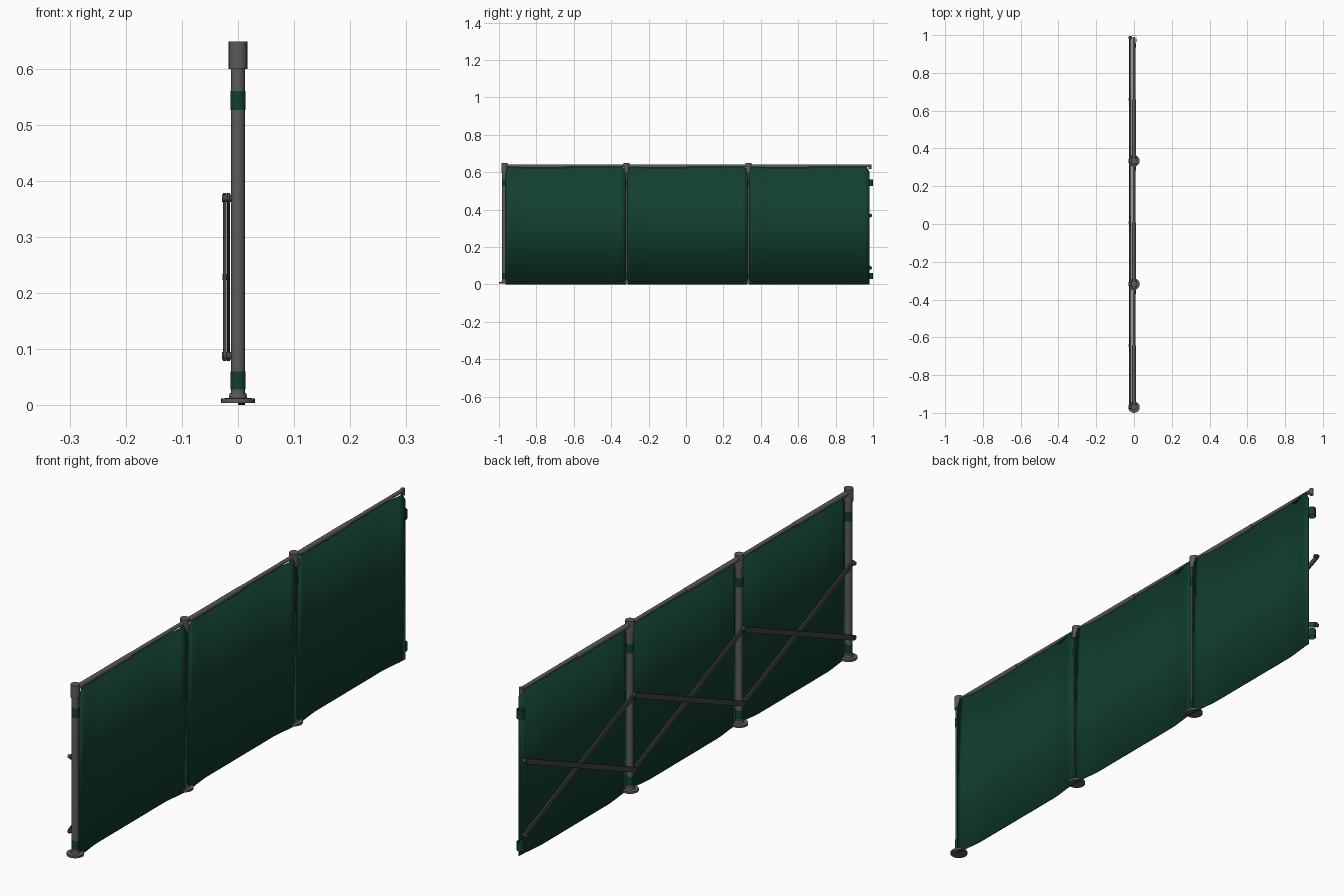
import bpy, bmesh, math
from mathutils import Vector

if "Cube" in bpy.data.objects:
    bpy.data.objects.remove(bpy.data.objects["Cube"])

def mat(name, rgb):
    m = bpy.data.materials.new(name)
    m.diffuse_color = (*rgb, 1)
    m.use_nodes = True
    m.node_tree.nodes["Principled BSDF"].inputs["Base Color"].default_value = m.diffuse_color
    return m

GREEN = mat("dark_green_fabric", (0.006, 0.05, 0.029))
GREY = mat("grey_metal", (0.105, 0.105, 0.105))
DARK = mat("dark_grey_metal", (0.06, 0.06, 0.06))

def make(name, bm, material, smooth=True):
    bmesh.ops.recalc_face_normals(bm, faces=bm.faces)
    me = bpy.data.meshes.new(name)
    bm.to_mesh(me)
    bm.free()
    me.materials.append(material)
    ob = bpy.data.objects.new(name, me)
    bpy.context.collection.objects.link(ob)
    if smooth:
        bpy.context.view_layer.objects.active = ob
        ob.select_set(True)
        bpy.ops.object.shade_smooth_by_angle(angle=math.radians(35))
        ob.select_set(False)
    return ob

def rod(name, a, b, r, material, sides=24):
    a, b = Vector(a), Vector(b)
    bm = bmesh.new()
    bmesh.ops.create_cone(bm, cap_ends=True, segments=sides, radius1=r, radius2=r, depth=(b - a).length)
    rot = (b - a).to_track_quat('Z', 'Y').to_matrix().to_4x4()
    bmesh.ops.transform(bm, matrix=rot, verts=bm.verts)
    bmesh.ops.translate(bm, vec=(a + b) / 2, verts=bm.verts)
    return make(name, bm, material)

def lathe(name, profile, y, material, sides=32):
    # revolve (radius, z) points about a post's axis; closed profile
    bm = bmesh.new()
    rings = [[bm.verts.new((r * math.cos(2 * math.pi * i / sides), y + r * math.sin(2 * math.pi * i / sides), z))
              for i in range(sides)] for r, z in profile]
    for k, p in enumerate(rings):
        q = rings[(k + 1) % len(rings)]
        for i in range(sides):
            j = (i + 1) % sides
            bm.faces.new((p[i], p[j], q[j], q[i]))
    return make(name, bm, material)

def flat_bar(name, y1, z1, y2, z2, x, thick, width):
    # flat bar with rounded ends, lying in a plane of constant x
    ang = math.atan2(z2 - z1, y2 - y1)
    pts = []
    for (cy, cz), start in (((y2, z2), ang - math.pi / 2), ((y1, z1), ang + math.pi / 2)):
        for i in range(9):
            t = start + math.pi * i / 8
            pts.append((cy + width / 2 * math.cos(t), cz + width / 2 * math.sin(t)))
    bm = bmesh.new()
    face = bm.faces.new([bm.verts.new((x - thick / 2, *p)) for p in pts])
    ext = bmesh.ops.extrude_face_region(bm, geom=[face])
    bmesh.ops.translate(bm, vec=(thick, 0, 0), verts=[v for v in ext["geom"] if isinstance(v, bmesh.types.BMVert)])
    return make(name, bm, DARK)

def fabric(name, y1, y2):
    # hanging sheet: outside the posts at its ends, drawn in to the rail between
    bm = bmesh.new()
    n = 40
    cols = []
    for i in range(n + 1):
        t = i / n
        d = min(t, 1 - t) * (y2 - y1)
        s = min(1, d / 0.13)
        s = s * s * (3 - 2 * s)
        x = 0.0115 - 0.0105 * s
        top = 0.60 + 0.028 * min(1, d / 0.016)
        y = y1 + t * (y2 - y1)
        cols.append((bm.verts.new((x, y, 0)), bm.verts.new((x, y, top))))
    for a, b in zip(cols, cols[1:]):
        bm.faces.new((a[0], b[0], b[1], a[1]))
    ob = make(name, bm, GREEN)
    mod = ob.modifiers.new("thickness", 'SOLIDIFY')
    mod.thickness = 0.002
    mod.offset = 0

START, STEP = -0.97, 0.652
LOW, HIGH = 0.088, 0.369

for k in range(3):
    y, e = START + k * STEP, START + (k + 1) * STEP
    # post, foot and top socket
    rod("post_%d" % k, (0, y, 0.004), (0, y, 0.61), 0.0127, GREY)
    lathe("foot_%d" % k, [(0.008, 0.004), (0.030, 0.004), (0.030, 0.012), (0.0165, 0.013),
                          (0.0145, 0.022), (0.008, 0.022)], y, GREY)
    rod("top_socket_%d" % k, (0, y, 0.599), (0, y, 0.648), 0.0165, GREY)
    # telescopic top rail with a hook at its far end
    mid = (y + e) / 2
    rod("rail_outer_%d" % k, (0, y, 0.632), (0, mid, 0.632), 0.0095, GREY)
    rod("rail_inner_%d" % k, (0, mid - 0.01, 0.634), (0, e, 0.634), 0.0070, GREY)
    rod("rail_hook_%d" % k, (0, e - 0.003, 0.617), (0, e - 0.003, 0.641), 0.0075, GREY)
    # fabric sheet
    fabric("fabric_panel_%d" % k, y + 0.004, e - 0.004)
    # crossed braces behind the sheet, with a pin at the crossing
    flat_bar("brace_falling_%d" % k, y, LOW, e, HIGH, -0.0235, 0.006, 0.019)
    flat_bar("brace_rising_%d" % k, y, HIGH, e, LOW, -0.0170, 0.006, 0.019)
    zc = (LOW + HIGH) / 2
    rod("crossing_pin_%d" % k, (-0.028, mid, zc), (-0.014, mid, zc), 0.005, DARK, 16)

for k in range(4):
    y = START + k * STEP
    # fabric loops round each post
    for label, z1, z2 in (("lower", 0.028, 0.060), ("upper", 0.526, 0.560)):
        lathe("%s_loop_%d" % (label, k), [(0.0125, z1), (0.0138, z1), (0.0138, z2), (0.0125, z2)], y, GREEN)
    # brace pivot pins
    for label, z in (("lower", LOW), ("upper", HIGH)):
        rod("%s_pivot_%d" % (label, k), (-0.0285, y, z), (-0.011, y, z), 0.0065, DARK, 16)
